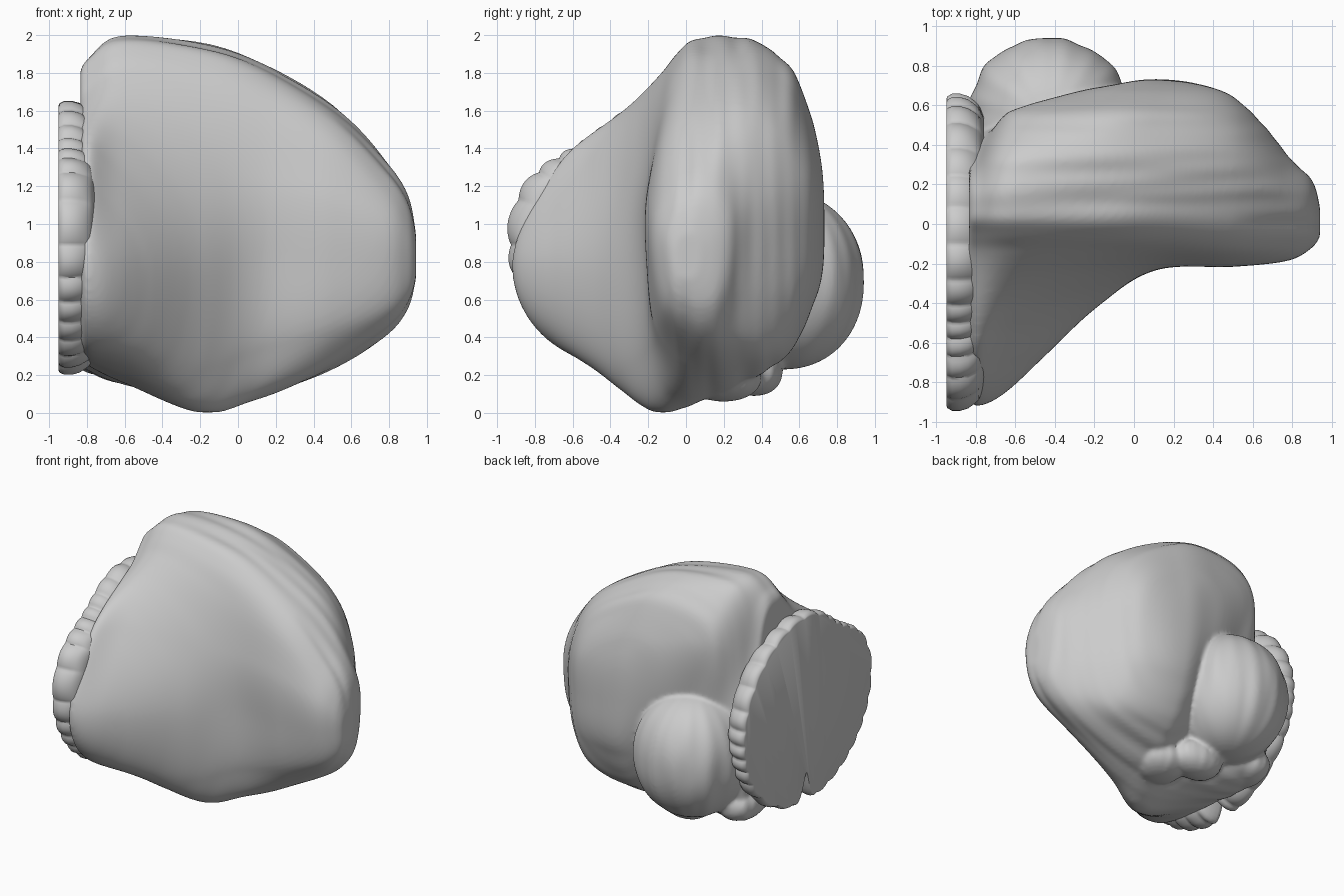
import bpy, bmesh, math
from mathutils import Vector, noise

if "Cube" in bpy.data.objects:
    bpy.data.objects.remove(bpy.data.objects["Cube"])


def finish(bm, name):
    bmesh.ops.recalc_face_normals(bm, faces=bm.faces[:])
    me = bpy.data.meshes.new(name)
    bm.to_mesh(me)
    bm.free()
    ob = bpy.data.objects.new(name, me)
    bpy.context.collection.objects.link(ob)
    smooth(ob)
    return ob


def smooth(ob):
    bpy.ops.object.select_all(action='DESELECT')
    bpy.context.view_layer.objects.active = ob
    ob.select_set(True)
    bpy.ops.object.shade_smooth_by_angle(angle=math.radians(50))


def spline(p, n, closed):
    # Catmull-Rom resampling, n steps per span
    out, m = [], len(p)
    get = (lambda i: p[i % m]) if closed else (lambda i: p[max(0, min(m - 1, i))])
    for i in range(m if closed else m - 1):
        a, b, c, d = (get(i + k) for k in (-1, 0, 1, 2))
        for s in range(n):
            t = s / n
            out.append(0.5 * (2 * b + (c - a) * t + (2 * a - 5 * b + 4 * c - d) * t * t
                              + (3 * b - a - 3 * c + d) * t ** 3))
    if not closed:
        out.append(p[-1].copy())
    return out


def loft(rings, name):
    bm = bmesh.new()
    vs = [[bm.verts.new(p) for p in r] for r in rings]
    n = len(vs[0])
    for a, b in zip(vs, vs[1:]):
        for i in range(n):
            j = (i + 1) % n
            bm.faces.new((a[i], a[j], b[j], b[i]))
    bm.faces.new(vs[0])
    bm.faces.new(vs[-1])
    return finish(bm, name)


# Main folded lobe with its front flap: (y, z) sections along x
sections = [
    (-.79, [(.05, 1.88), (.24, 1.80), (.34, 1.48), (.45, 1.05), (.52, .60), (.40, .25),
            (-.10, .25), (-.70, .37), (-.92, .80), (-.64, 1.36), (-.14, 1.70)]),
    (-.62, [(.07, 1.985), (.37, 1.94), (.56, 1.60), (.53, 1.1), (.52, .60), (.45, .22),
            (-.15, .17), (-.68, .36), (-.82, .80), (-.50, 1.36), (-.13, 1.80)]),
    (-.20, [(.13, 1.95), (.47, 1.91), (.66, 1.54), (.67, 1.05), (.58, .60), (.35, .27),
            (-.12, .00), (-.36, .24), (-.43, .75), (-.31, 1.28), (-.08, 1.81)]),
    (.12, [(.22, 1.86), (.53, 1.76), (.70, 1.40), (.73, 1.0), (.69, .60), (.50, .27),
           (-.02, .08), (-.19, .34), (-.23, .80), (-.21, 1.25), (-.06, 1.74)]),
    (.50, [(.25, 1.63), (.49, 1.53), (.63, 1.27), (.65, .95), (.61, .60), (.43, .31),
           (.05, .25), (-.15, .43), (-.21, .80), (-.20, 1.18), (-.06, 1.54)]),
    (.78, [(.12, 1.34), (.25, 1.26), (.33, 1.10), (.34, .88), (.30, .62), (.20, .45),
           (.04, .41), (-.12, .53), (-.18, .80), (-.17, 1.06), (-.05, 1.28)]),
]
secs = [[Vector((x, y, z)) for y, z in pts] for x, pts in sections]


def scaled(sec, x, sy, sz, cy, cz):
    return [Vector((x, cy + (p.y - cy) * sy, cz + (p.z - cz) * sz)) for p in sec]


secs.append(scaled(secs[-1], .90, .65, .66, -.01, .81))
secs.append(scaled(secs[-2], .942, .28, .3, -.02, .81))
secs.insert(0, scaled(secs[0], -.835, .93, .93, -.1, .9))
loops = [spline(s, 16, True) for s in secs]
columns = [spline(list(c), 14, False) for c in zip(*loops)]
rings = []
for i in range(len(columns[0])):
    ring = [c[i].copy() for c in columns]
    centre = sum(ring, Vector()) / len(ring)
    for k, p in enumerate(ring):
        # long folds that follow the lobe edge, fading on the front face and tip
        d = p - centre
        side = min(1, max(.15, (p.y + .25) * 3))
        u = noise.noise(Vector((p.x * .8, p.y * 7, p.z * .7)))
        u += .5 * noise.noise(Vector((p.x * 1.5, p.y * 15, p.z * 1.2 + 5)))
        crease = .022 * u * side
        # notch between the two halves of the outer edge
        if p.x > .5:
            crease -= .03 * math.exp(-(p.y / .03) ** 2) * (p.x - .5) * 2
        p += d.normalized() * crease * min(1, d.length * 4)
        p.z = max(p.z, .003)
    rings.append(ring)
form = loft(rings, "sculpted_lobe")

# Flat cut disc with an irregular scalloped rim and a notch below
N = 384
rings = []
for x, f, w in [(-.95, .965, .5), (-.945, .98, .8), (-.92, .995, 1), (-.88, .995, 1),
                (-.84, .98, 1), (-.81, .955, .8), (-.785, .93, .5), (-.76, .86, 0)]:
    ring = []
    for k in range(N):
        a = 2 * math.pi * k / N
        ph = 15 * a + 1.2 * math.sin(3 * a) + .6 * math.sin(5 * a + 1)
        r = f + w * .03 * (abs(math.sin(ph)) ** .8 - .6)
        r -= .14 * math.exp(-((a - 2.2) / .42) ** 2)
        r -= .28 * math.exp(-((a - 4.75) / .075) ** 2)
        ring.append(Vector((x, -.145 + .80 * r * math.cos(a), .925 + .735 * r * math.sin(a))))
    rings.append(ring)
loft(rings, "cut_disc")


def bulge(name, loc, size, power, ridge):
    # rounded pad with shallow vertical ridges
    bm = bmesh.new()
    bmesh.ops.create_uvsphere(bm, u_segments=96, v_segments=64, radius=1)
    for v in bm.verts:
        n = v.co.normalized()
        r = sum(abs(c) ** power for c in n) ** (-1 / power)
        a = math.atan2(n.y, n.x)
        r += ridge * noise.noise(Vector((math.cos(a) * 4, math.sin(a) * 4, n.z + loc[0]))) * (1 - n.z ** 2)
        v.co = Vector([l + s * c * r for l, s, c in zip(loc, size, n)])
    return finish(bm, name)


# Rear pad and the small folds underneath
parts = [
    bulge("rear_pad", (-.43, .51, .70), (.41, .43, .47), 2.15, .04),
    bulge("under_fold_back", (-.27, .36, .22), (.20, .15, .13), 2.2, .06),
    bulge("under_fold_mid", (-.45, .12, .27), (.24, .16, .12), 2.2, .06),
    bulge("under_fold_side", (-.06, .2, .19), (.2, .2, .13), 2.1, .06),
    bulge("under_fold_rim", (-.72, .35, .33), (.16, .2, .13), 2.2, .06),
]

# Fuse the soft parts into one skin and soften the seams
bpy.ops.object.select_all(action='DESELECT')
for ob in parts + [form]:
    ob.select_set(True)
bpy.context.view_layer.objects.active = form
bpy.ops.object.join()
for m in list(form.modifiers):
    form.modifiers.remove(m)
fuse = form.modifiers.new("fuse", 'REMESH')
fuse.mode = 'VOXEL'
fuse.voxel_size = .015
soft = form.modifiers.new("soften", 'SMOOTH')
soft.factor = .5
soft.iterations = 6
for name in ("fuse", "soften"):
    bpy.ops.object.modifier_apply(modifier=name)
smooth(form)
